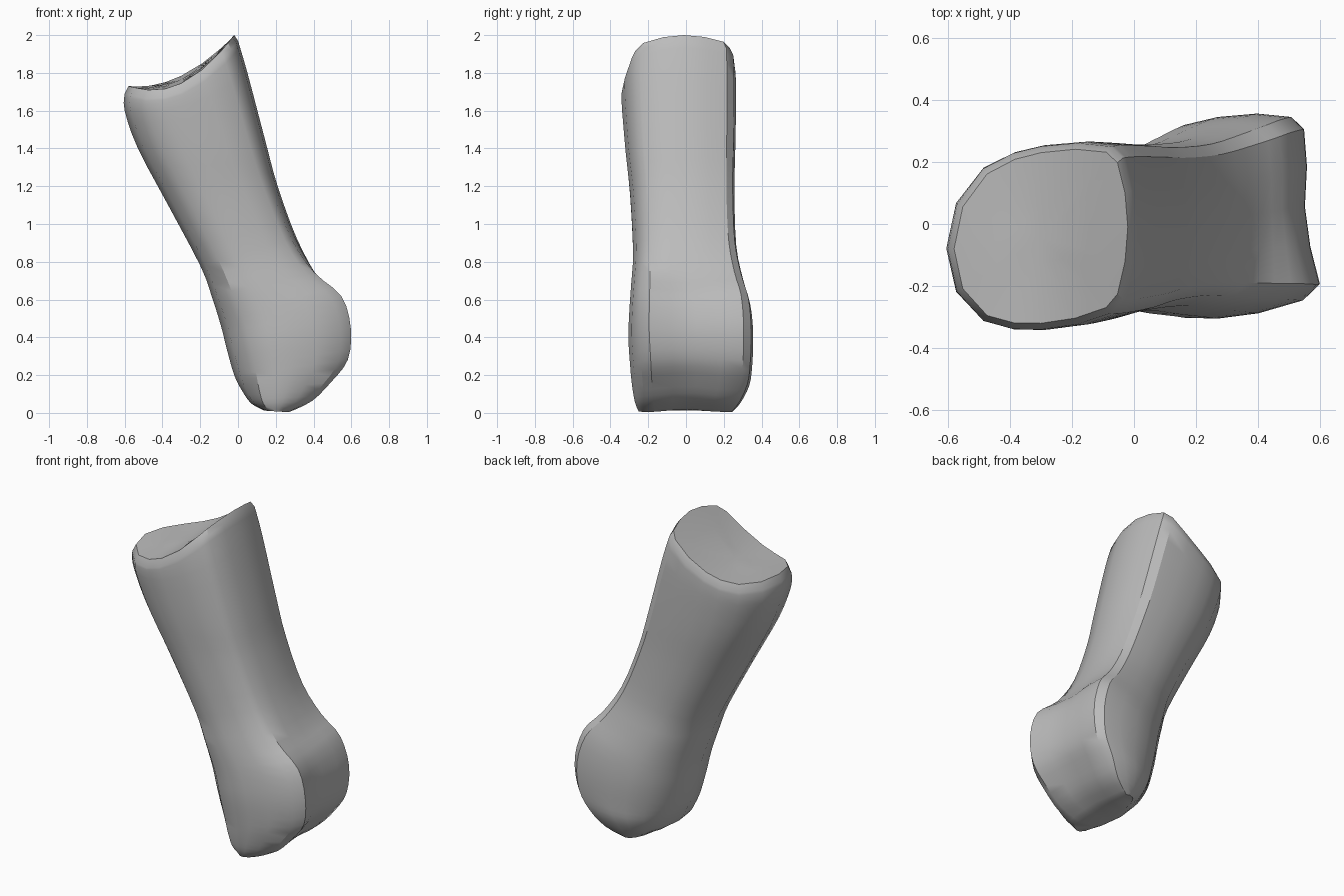
import bpy
import bmesh
from math import radians, exp
from mathutils import Vector

cube = bpy.data.objects.get("Cube")
if cube:
    bpy.data.objects.remove(cube, do_unlink=True)

# Colour
grey = bpy.data.materials.new("bone_grey")
grey.use_nodes = True
colour = (0.5, 0.5, 0.5, 1)
grey.diffuse_color = colour
bsdf = next(n for n in grey.node_tree.nodes if n.type == 'BSDF_PRINCIPLED')
bsdf.inputs["Base Color"].default_value = colour
bsdf.inputs["Roughness"].default_value = 0.6

# Half cross-section: u runs across the shaft, v through its depth
half = [(1, 0.4), (1, 0.77), (0.83, 0.91), (0.4, 0.99), (0, 1),
        (-0.3, 0.96), (-0.62, 0.83), (-0.9, 0.48)]
section = [(1, 0)] + half + [(-1, 0)] + [(u, -v) for u, v in reversed(half)]

# Stations from joint socket to knuckle:
# left x, left z, right x, right z, front y, back y, socket dip, knuckle weight
stations = [
    (-0.60, 1.69, 0.00, 1.97, -0.34, 0.25, 0.11, 0),
    (-0.60, 1.60, 0.05, 1.80, -0.34, 0.255, 0.06, 0),
    (-0.53, 1.40, 0.15, 1.42, -0.32, 0.25, 0.02, 0),
    (-0.37, 1.10, 0.21, 1.20, -0.295, 0.245, 0, 0),
    (-0.20, 0.78, 0.31, 0.93, -0.28, 0.255, 0, 0.1),
    (-0.14, 0.62, 0.42, 0.75, -0.29, 0.29, 0, 0.5),
    (-0.09, 0.46, 0.55, 0.62, -0.30, 0.33, 0, 1),
    (-0.06, 0.34, 0.60, 0.45, -0.305, 0.345, 0, 1),
    (-0.02, 0.20, 0.585, 0.28, -0.295, 0.34, 0, 1),
    (0.02, 0.12, 0.50, 0.16, -0.285, 0.325, 0, 0.8),
    (0.07, 0.05, 0.40, 0.06, -0.27, 0.28, 0, 0.6),
    (0.14, 0.012, 0.28, 0.003, -0.25, 0.235, 0, 0.5),
]
rim = (-0.58, 1.73, -0.02, 2.0, -0.32, 0.23, 0.1, 0)
knuckle_centre = Vector((0.28, 0, 0.4))


def spline(a, b, c, d, t):
    """Smooth blend between stations b and c."""
    return [0.5 * (2 * q + (r - p) * t + (2 * p - 5 * q + 4 * r - s) * t * t
                   + (3 * q - p - 3 * r + s) * t ** 3)
            for p, q, r, s in zip(a, b, c, d)]


def point(st, u, v):
    lx, lz, rx, rz, yf, yb, dip, knuckle = st
    # The shaft bows outward on its right-hand side, the knuckle does not
    u -= 0.2 * (1 - knuckle) * max(0, u) ** 4 * v * v
    k = (u + 1) / 2
    y = (yf + yb) / 2 + v * (yb - yf) / 2 + 0.035 * u
    sink = dip * (1 - 0.2 * v) * (1 - u * u)
    p = Vector((lx + (rx - lx) * k, y, lz + (rz - lz) * k - sink))
    # Groove between the two knuckle lobes, the front lobe standing out more
    w = knuckle * max(0, u)
    inward = Vector((knuckle_centre.x - p.x, 0, knuckle_centre.z - p.z)).normalized()
    p += inward * (0.03 * w * exp(-(y / 0.13) ** 2))
    p.x -= 0.11 * w * w * max(0, y + 0.18)
    return p


bm = bmesh.new()


def ring(st, scale=1):
    return [bm.verts.new(point(st, u * scale, v * scale)) for u, v in section]


def bridge(a, b):
    n = len(a)
    for i in range(n):
        j = (i + 1) % n
        bm.faces.new((a[i], a[j], b[j], b[i]))


# Concave socket, bevelled rim, then the shaft
rings = [ring(rim, s) for s in (0.3, 0.65, 1)]
steps = 3
last = len(stations) - 1
for i in range(last):
    around = [stations[min(max(i + o, 0), last)] for o in (-1, 0, 1, 2)]
    for s in range(steps):
        rings.append(ring(spline(*around, s / steps)))
rings.append(ring(stations[-1]))
for a, b in zip(rings, rings[1:]):
    bridge(a, b)

# Close both ends
centre = bm.verts.new(point(rim, 0, 0))
for i, vert in enumerate(rings[0]):
    bm.faces.new((centre, rings[0][(i + 1) % len(section)], vert))
end = bm.faces.new(rings[-1])
bmesh.ops.triangulate(bm, faces=[end])
bmesh.ops.recalc_face_normals(bm, faces=bm.faces[:])

mesh = bpy.data.meshes.new("finger_bone")
bm.to_mesh(mesh)
bm.free()
mesh.materials.append(grey)
bone = bpy.data.objects.new("finger_bone", mesh)
bpy.context.collection.objects.link(bone)

for other in bpy.context.selected_objects:
    other.select_set(False)
bone.select_set(True)
bpy.context.view_layer.objects.active = bone
bpy.ops.object.shade_smooth_by_angle(angle=radians(33))
